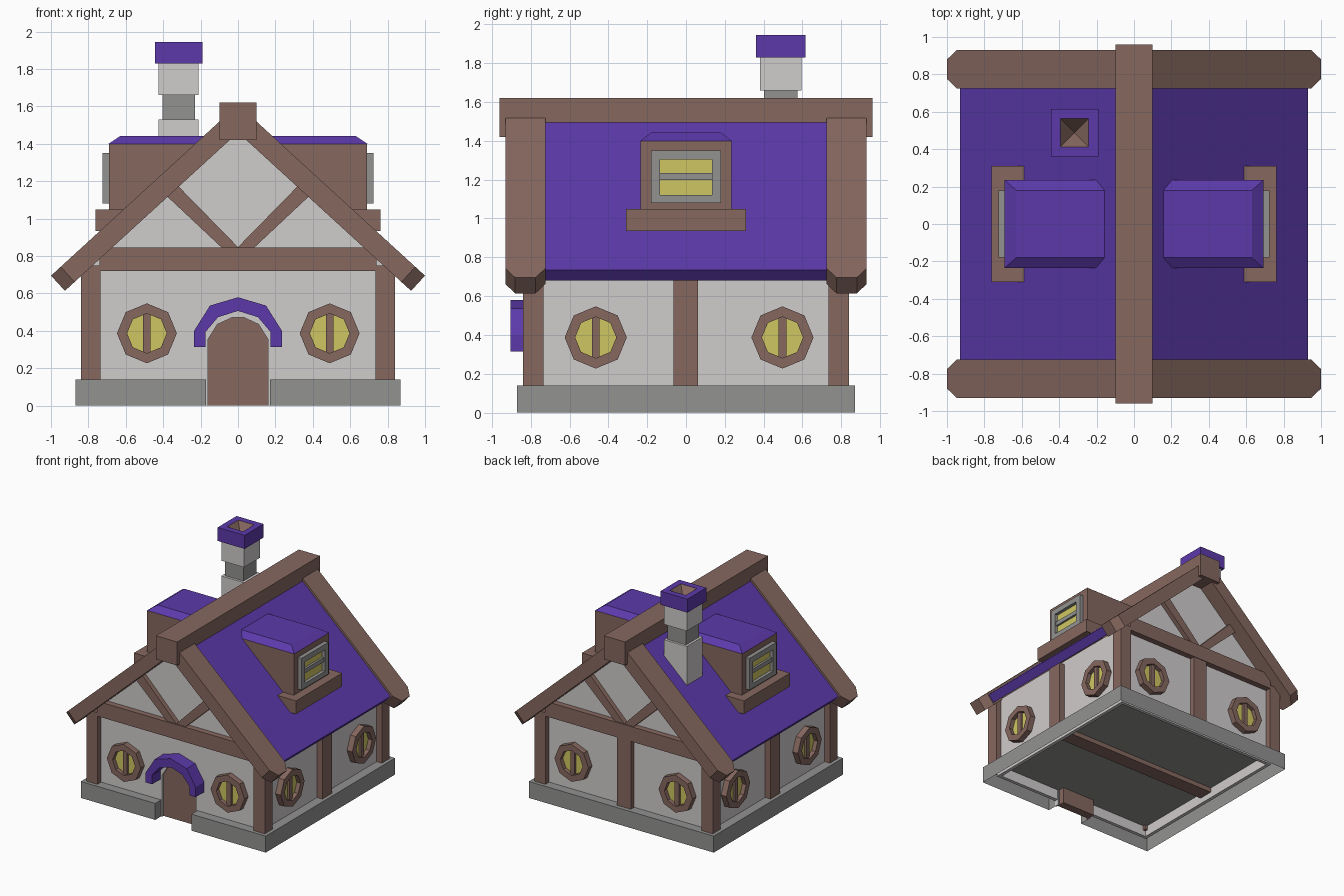
import bpy, bmesh, math
from mathutils import Matrix, Vector

if "Cube" in bpy.data.objects:
    bpy.data.objects.remove(bpy.data.objects["Cube"])

I = Matrix.Identity(4)
T = lambda x, y, z: Matrix.Translation((x, y, z))
R = lambda deg, ax: Matrix.Rotation(math.radians(deg), 4, ax)


def material(name, rgb):
    m = bpy.data.materials.new(name)
    lin = [((c / 255 + 0.055) / 1.055) ** 2.4 for c in rgb]
    m.diffuse_color = (*lin, 1)
    m.use_nodes = True
    m.node_tree.nodes["Principled BSDF"].inputs["Base Color"].default_value = m.diffuse_color
    return m


PLASTER = material("plaster white", (208, 204, 204))
WOOD = material("wood brown", (134, 104, 95))
PURPLE = material("roof purple", (92, 57, 170))
STONE = material("stone grey", (146, 146, 145))
GLASS = material("window yellow", (207, 198, 98))


def build(name, verts, faces, mat, M=I):
    bm = bmesh.new()
    vs = [bm.verts.new(M @ Vector(v)) for v in verts]
    for f in faces:
        bm.faces.new([vs[i] for i in f])
    bmesh.ops.recalc_face_normals(bm, faces=bm.faces)
    me = bpy.data.meshes.new(name)
    bm.to_mesh(me)
    bm.free()
    me.materials.append(mat)
    ob = bpy.data.objects.new(name, me)
    bpy.context.collection.objects.link(ob)
    return ob


PLACE = {"x": lambda a, b, t: (t, a, b), "y": lambda a, b, t: (a, t, b), "z": lambda a, b, t: (a, b, t)}


def prism(name, pts, lo, hi, mat, axis="y", M=I, bottom=True):
    """Extrude a 2D outline along an axis."""
    n, P = len(pts), PLACE[axis]
    verts = [P(a, b, t) for t in (lo, hi) for a, b in pts]
    faces = [[i, (i + 1) % n, n + (i + 1) % n, n + i] for i in range(n)]
    faces.append(list(range(n, 2 * n)))
    if bottom:
        faces.append(list(range(n)))
    return build(name, verts, faces, mat, M)


def ring(name, outer, inner, lo, hi, mat, axis="y", M=I):
    """Closed frame between two outlines of equal point count."""
    n, P = len(outer), PLACE[axis]
    loops = [(outer, lo), (outer, hi), (inner, hi), (inner, lo)]
    verts = [P(a, b, t) for pts, t in loops for a, b in pts]
    faces = []
    for k in range(4):
        m = (k + 1) % 4
        for i in range(n):
            j = (i + 1) % n
            faces.append([k * n + i, k * n + j, m * n + j, m * n + i])
    return build(name, verts, faces, mat, M)


def rect(x0, x1, y0, y1):
    return [(x0, y0), (x1, y0), (x1, y1), (x0, y1)]


def box(name, x, y, z, mat, M=I):
    return prism(name, rect(*x, *y), z[0], z[1], mat, "z", M)


def mirrored(half):
    """Complete a left-to-centre outline to the right."""
    return half + [(-x, z) for x, z in reversed(half) if abs(x) > 1e-6]


# Foundation, open below, with a notch for the door
prism("foundation", [(-.87, -.87), (-.17, -.87), (-.17, -.75), (.17, -.75), (.17, -.87),
                     (.87, -.87), (.87, .87), (-.87, .87)], 0, .14, STONE, "z", bottom=False)

# Walls; the front one has an arched door opening
door = [(-.16, 0), (-.16, .355), (-.11, .435), (-.03, .472)]
gable = [(-.79, .757), (0, 1.48), (.79, .757)]
prism("front_wall", [(-.79, .05)] + gable + [(.79, .05), (.172, .05), (.172, 0)]
      + [(-x, z) for x, z in door] + door[::-1] + [(-.172, 0), (-.172, .05)], -.79, -.76, PLASTER)
prism("back_wall", [(-.79, .05)] + gable + [(.79, .05)], .76, .79, PLASTER)
for s, side in ((-1, "left"), (1, "right")):
    box(side + "_wall", sorted((s * .79, s * .76)), (-.78, .78), (.05, .752), PLASTER)

# Door and its arched hood
prism("door", mirrored(door), -.772, -.70, WOOD)
hood_out = mirrored([(-.235, .315), (-.235, .40), (-.15, .535), (0, .58)])
hood_in = mirrored([(-.175, .315), (-.175, .393), (-.107, .473), (0, .507)])
prism("door_hood", hood_out + hood_in[::-1], -.905, -.78, PURPLE)

# Timber frame
for sx in (-1, 1):
    for sy in (-1, 1):
        box("corner_post", sorted((sx * .735, sx * .84)), sorted((sy * .735, sy * .84)), (.1, .75), WOOD)
box("side_middle_posts", (-.84, .84), (-.065, .063), (.1, .72), WOOD)
box("back_middle_post", (-.065, .065), (.75, .835), (.1, .75), WOOD)
for turn, end in ((0, "front"), (180, "back")):
    M = R(turn, "Z")
    box(end + "_cross_beam", (-.74, .74), (-.84, -.75), (.72, .847), WOOD, M)
    for s in (-1, 1):
        brace = [(0, .80), (0, .848), (.345, 1.20), (.43, 1.167), (.09, .848), (.045, .80)]
        prism(end + "_gable_brace", [(s * x, z) for x, z in brace], -.83, -.77, WOOD, M=M)

# Round windows
octagon = lambda r: [(r * math.cos(i * math.pi / 4), r * math.sin(i * math.pi / 4)) for i in range(8)]


def round_window(M):
    ring("round_window_frame", octagon(.16), octagon(.106), -.05, .01, WOOD, M=M)
    prism("round_window_pane", octagon(.12), -.015, .005, GLASS, M=M)
    box("round_window_bar", (-.02, .02), (-.035, 0), (-.108, .108), WOOD, M)


for turn, offsets in ((0, (-.487, .49)), (180, (-.49, .49)), (90, (-.465, .497)), (-90, (-.497, .465))):
    for o in offsets:
        round_window(R(turn, "Z") @ T(o, -.79, .387))

# Roof slopes, bargeboards with chamfered ends, and dormers
pitch = math.degrees(math.atan(.915))
for turn, side in ((0, "right"), (180, "left")):
    M = R(turn, "Z")
    box(side + "_roof", (0, 1.26), (-.74, .74), (-.075, 0), PURPLE, M @ T(0, 0, 1.586) @ R(pitch, "Y"))
    for y0, y1 in ((-.93, -.725), (.725, .93)):
        prism(side + "_bargeboard", [(0, y0), (1.285, y0), (1.355, y0 + .05), (1.355, y1 - .05),
                                     (1.285, y1), (0, y1)], -.11, 0, WOOD, "z",
              M @ T(0, 0, 1.61) @ R(pitch, "Y"))
    box(side + "_dormer_body", (.15, .69), (-.235, .235), (.96, 1.40), WOOD, M)
    cap = prism(side + "_dormer_roof", [(-.235, 1.40), (-.18, 1.442), (.18, 1.442), (.235, 1.40)],
                .1, .692, PURPLE, "x", M)
    for v in cap.data.vertices:   # slope the front edge back
        if v.co.z > 1.42 and abs(v.co.x) > .5:
            v.co.x *= .63 / .692
    box(side + "_dormer_sill", (.55, .763), (-.31, .31), (.935, 1.048), WOOD, M)
    ring(side + "_dormer_window_frame", rect(-.18, .18, 1.08, 1.35), rect(-.133, .133, 1.12, 1.303),
         .68, .725, STONE, "x", M)
    box(side + "_dormer_window_pane", (.685, .697), (-.14, .14), (1.11, 1.31), GLASS, M)
    box(side + "_dormer_window_bar", (.69, .715), (-.135, .135), (1.198, 1.234), STONE, M)
box("ridge_beam", (-.1, .1), (-.96, .96), (1.42, 1.62), WOOD)

# Chimney with a hollow cap
C = T(-.317, .488, 0)
sq = lambda r: rect(-r, r, -r, r)
prism("chimney_base", sq(.107), 1.1, 1.53, PLASTER, "z", C)
prism("chimney_neck", sq(.087), 1.5, 1.68, STONE, "z", C)
prism("chimney_top", sq(.107), 1.66, 1.83, PLASTER, "z", C)
ring("chimney_cap", sq(.127), sq(.075), 1.83, 1.945, PURPLE, "z", C)
flue = build("chimney_flue", [(x, y, 1.944) for x, y in sq(.075)] + [(0, 0, 1.845)],
             [[i, (i + 1) % 4, 4] for i in range(4)], WOOD, C)
flue.data.flip_normals()
